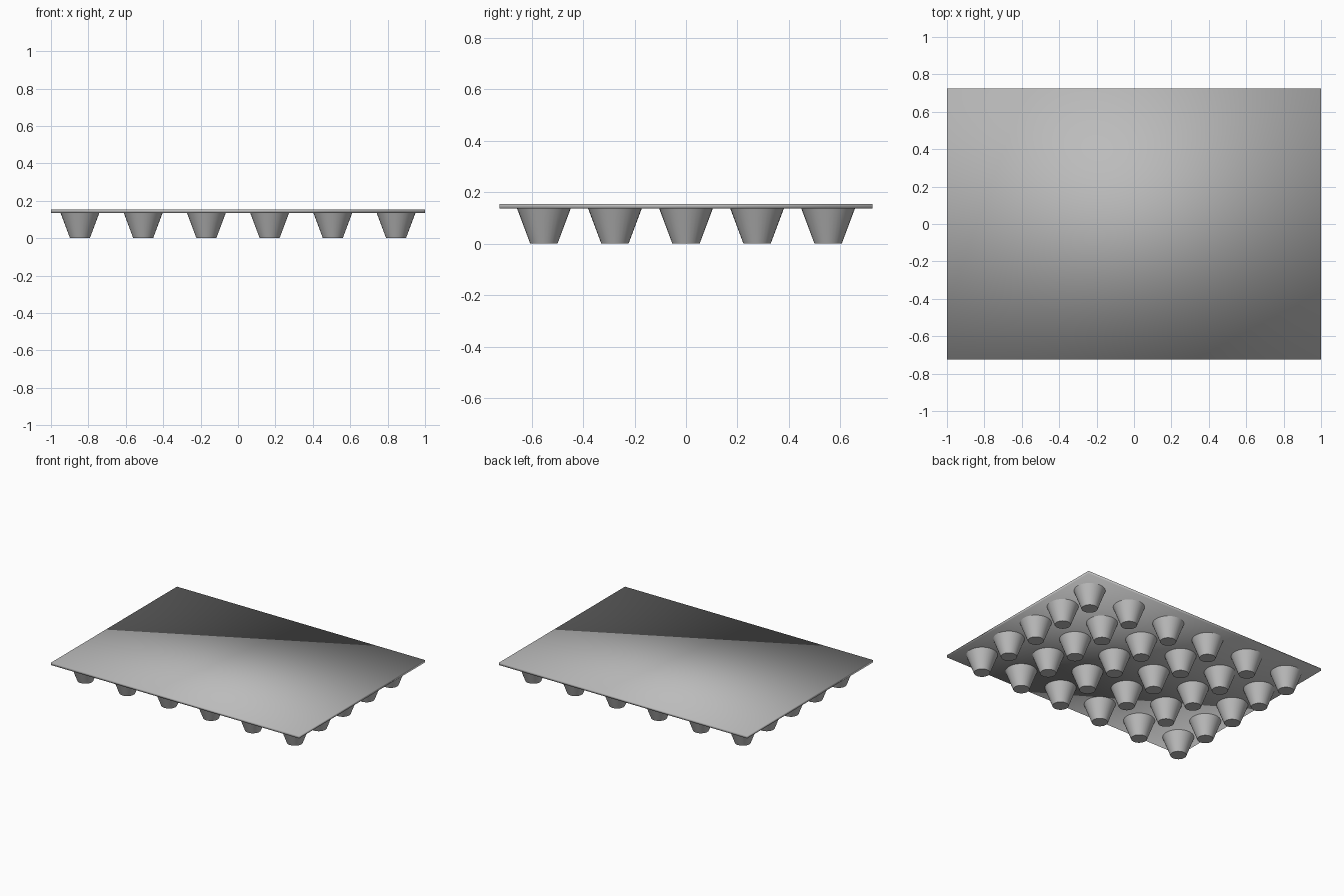
import bpy

if "Cube" in bpy.data.objects:
    bpy.data.objects.remove(bpy.data.objects["Cube"])

PLATE_BOTTOM, PLATE_TOP = 0.136, 0.154
COLS, ROWS = 6, 5
STEP_X, STEP_Y = 0.338, 0.276

# dark grey plastic
grey = bpy.data.materials.new("dark_grey")
grey.diffuse_color = (0.5, 0.5, 0.5, 1)
grey.use_nodes = True
grey.node_tree.nodes["Principled BSDF"].inputs["Base Color"].default_value = grey.diffuse_color

# flat rectangular deck, smooth shaded across its edges
bpy.ops.mesh.primitive_cube_add(size=1, location=(0, 0, (PLATE_BOTTOM + PLATE_TOP) / 2))
deck = bpy.context.object
deck.name = "deck"
deck.scale = (2.0, 1.45, PLATE_TOP - PLATE_BOTTOM)
bpy.ops.object.transform_apply(location=False, rotation=False, scale=True)
bpy.ops.object.shade_smooth()
deck.data.materials.append(grey)

# one tapered cup foot, wide at the deck and narrow at the floor
bpy.ops.mesh.primitive_cone_add(vertices=32, radius1=0.053, radius2=0.104,
                                depth=PLATE_BOTTOM, location=(0, 0, PLATE_BOTTOM / 2))
foot = bpy.context.object
bpy.ops.object.shade_smooth_by_angle()
foot.data.materials.append(grey)

# grid of feet sharing the same mesh
for i in range(COLS):
    for j in range(ROWS):
        copy = foot if i == j == 0 else foot.copy()
        if copy is not foot:
            bpy.context.collection.objects.link(copy)
        copy.name = f"foot_{i + 1}_{j + 1}"
        copy.location.x = (i - (COLS - 1) / 2) * STEP_X
        copy.location.y = (j - (ROWS - 1) / 2) * STEP_Y
